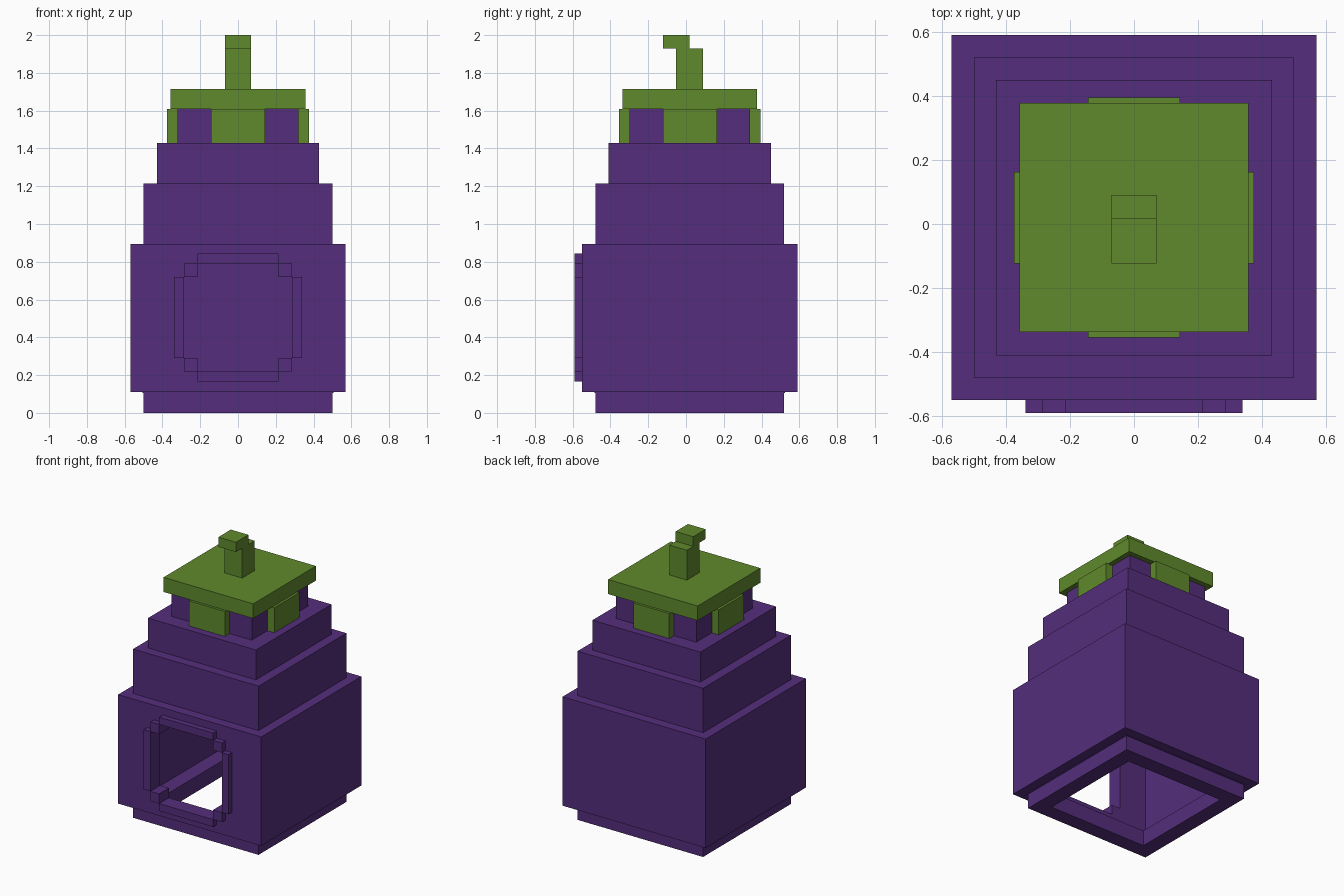
import bpy, bmesh

cube = bpy.data.objects.get("Cube")
if cube:
    bpy.data.objects.remove(cube, do_unlink=True)

CY = 0.02  # depth centre of the stacked tiers


def material(name, rgb):
    m = bpy.data.materials.new(name)
    m.diffuse_color = (*rgb, 1)
    m.use_nodes = True
    bsdf = m.node_tree.nodes["Principled BSDF"]
    bsdf.inputs["Base Color"].default_value = (*rgb, 1)
    bsdf.inputs["Roughness"].default_value = 0.8
    return m


purple = material("deep_purple", (0.089, 0.027, 0.202))
green = material("leaf_green", (0.117, 0.254, 0.026))


def finish(name, bm, mat):
    bmesh.ops.recalc_face_normals(bm, faces=bm.faces[:])
    me = bpy.data.meshes.new(name)
    bm.to_mesh(me)
    bm.free()
    ob = bpy.data.objects.new(name, me)
    bpy.context.collection.objects.link(ob)
    me.materials.append(mat)
    return ob


def box(name, x, y, z, mat):
    """Box from (min, max) ranges on each axis."""
    bm = bmesh.new()
    bmesh.ops.create_cube(bm, size=1)
    for v in bm.verts:
        v.co = [sum(r) / 2 + c * (r[1] - r[0]) for c, r in zip(v.co, (x, y, z))]
    return finish(name, bm, mat)


def tier(name, half, z0, z1, mat):
    return box(name, (-half, half), (CY - half, CY + half), (z0, z1), mat)


def prism(name, outline, y0, y1, mat):
    """Extrude an x-z outline along y."""
    bm = bmesh.new()
    face = bm.faces.new([bm.verts.new((x, y0, z)) for x, z in outline])
    new = bmesh.ops.extrude_face_region(bm, geom=[face])["geom"]
    for v in new:
        if isinstance(v, bmesh.types.BMVert):
            v.co.y = y1
    return finish(name, bm, mat)


def cut(ob, cutter):
    cutter.hide_render = True
    mod = ob.modifiers.new("cut", "BOOLEAN")
    mod.operation = "DIFFERENCE"
    mod.solver = "EXACT"
    mod.object = cutter
    bpy.context.view_layer.objects.active = ob
    bpy.ops.object.modifier_apply(modifier=mod.name)
    bpy.data.objects.remove(cutter, do_unlink=True)


# Open base ring
base = tier("base_ring", 0.50, 0.0, 0.11, purple)
cut(base, tier("base_cutter", 0.39, -0.1, 0.3, purple))

# Hollow body, open below, with a stepped window in the front wall
body = tier("body", 0.57, 0.11, 0.895, purple)
cut(body, tier("room_cutter", 0.50, 0.0, 0.825, purple))
WZ = 0.505                      # window centre height
A, B = 0.215, 0.285             # window half sizes, short and long
quarter = [(B, A), (A, A), (A, B)]
outline = (quarter
           + [(-x, z) for x, z in reversed(quarter)]
           + [(-x, -z) for x, z in quarter]
           + [(x, -z) for x, z in reversed(quarter)])
cut(body, prism("window_cutter", [(x, z + WZ) for x, z in outline], -0.7, -0.3, purple))
# Floor ledge between the body walls and the base ring
ledge = tier("floor_ledge", 0.505, 0.105, 0.112, purple)
cut(ledge, tier("ledge_cutter", 0.39, -0.1, 0.3, purple))

# Raised window frame: four bars and four corner blocks
F = (-0.59, -0.55)
C = 0.338                       # outer half size of the frame
for s, side, level in ((-1, "right", "lower"), (1, "left", "upper")):
    span = sorted((s * B, s * C))
    box(f"frame_bar_{side}", span, F, (WZ - A, WZ + A), purple)
    box(f"frame_bar_{level}", (-A, A), F, [WZ + v for v in span], purple)
    for t, row in ((-1, "lower"), (1, "upper")):
        box(f"frame_corner_{row}_{side}", sorted((s * A, s * B)), F,
            sorted((WZ + t * A, WZ + t * B)), purple)

# Stepped roof tiers
tier("lower_roof_tier", 0.50, 0.895, 1.215, purple)
tier("upper_roof_tier", 0.43, 1.215, 1.43, purple)
tier("neck", 0.32, 1.43, 1.61, purple)

# Green cap, hanging leaves and hooked stem
tier("cap", 0.357, 1.61, 1.715, green)
L0, L1, LW = 0.32, 0.375, 0.143
for s, side, end in ((-1, "right", "front"), (1, "left", "back")):
    span = sorted((s * L0, s * L1))
    box(f"leaf_{side}", span, (CY - LW, CY + LW), (1.43, 1.61), green)
    box(f"leaf_{end}", (-LW, LW), [CY + v for v in span], (1.43, 1.61), green)
box("stem", (-0.07, 0.07), (-0.052, 0.09), (1.715, 1.93), green)
box("stem_tip", (-0.07, 0.07), (-0.123, 0.018), (1.93, 2.0), green)
